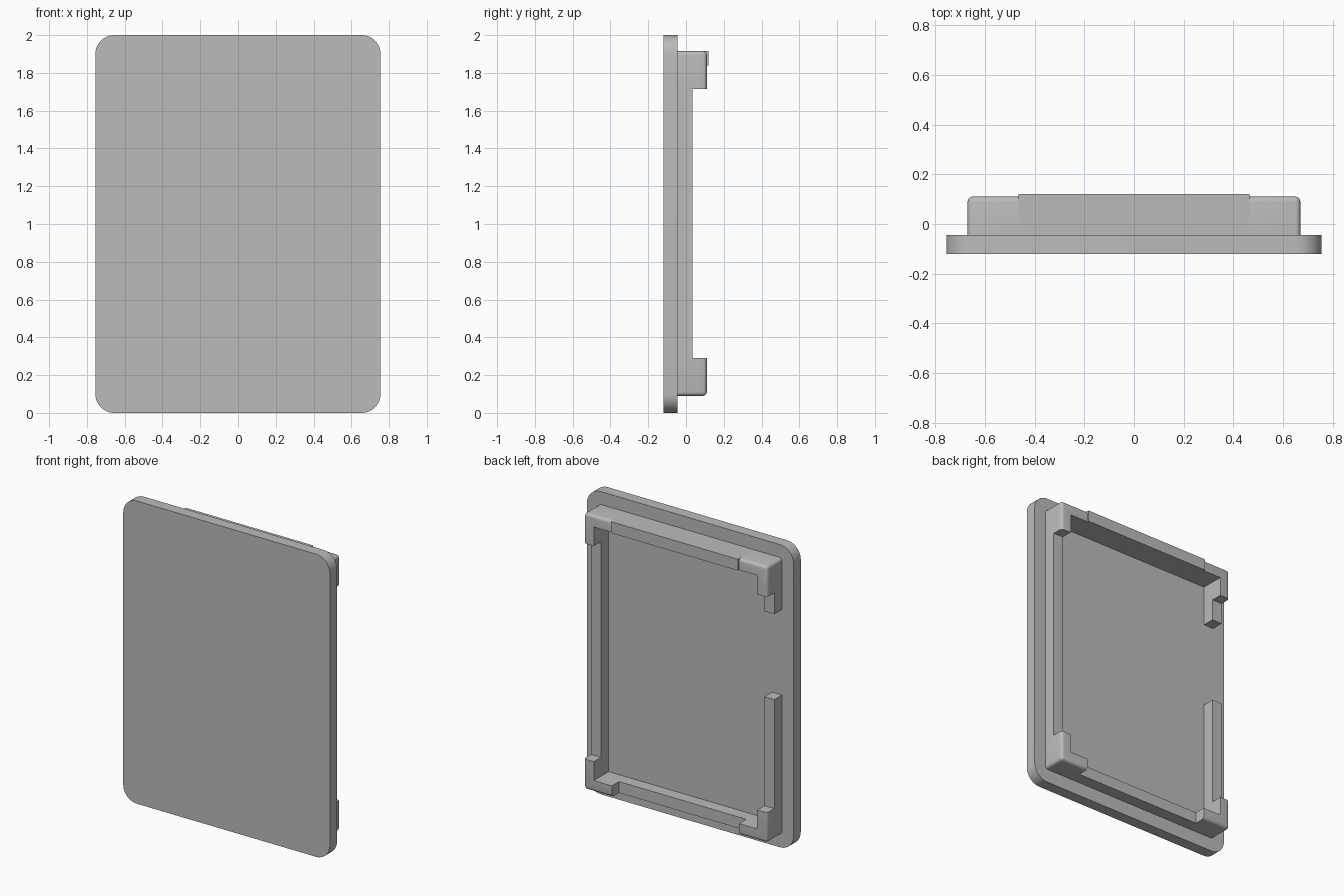
import bpy
import bmesh
from mathutils import Vector

cube = bpy.data.objects.get("Cube")
if cube:
    bpy.data.objects.remove(cube, do_unlink=True)

grey = bpy.data.materials.new("plain_grey")
grey.use_nodes = True
COLOUR = (0.5, 0.5, 0.5, 1)
grey.diffuse_color = COLOUR
grey.node_tree.nodes["Principled BSDF"].inputs["Base Color"].default_value = COLOUR

# Shared dimensions
FRONT, BASE, LOW, HIGH, LIP = -0.12, -0.045, 0.035, 0.11, 0.12
OUT_X, IN_X, ARM_X = 0.67, 0.597, 0.465
BOTTOM, TOP, WALL, LEG = 0.09, 1.915, 0.075, 0.2


def prism(name, outline, y0, y1, rounded=None, radius=0.02, segments=4):
    """Extrude an x-z outline from y0 to y1, rounding the edges picked by a rule."""
    bm = bmesh.new()
    face = bm.faces.new([bm.verts.new((x, y0, z)) for x, z in outline])
    extruded = bmesh.ops.extrude_face_region(bm, geom=[face])["geom"]
    moved = [v for v in extruded if isinstance(v, bmesh.types.BMVert)]
    bmesh.ops.translate(bm, verts=moved, vec=Vector((0, y1 - y0, 0)))
    bmesh.ops.recalc_face_normals(bm, faces=bm.faces)
    if rounded:
        edges = [e for e in bm.edges if rounded(e.verts[0].co, e.verts[1].co)]
        bmesh.ops.bevel(bm, geom=edges, offset=radius, segments=segments,
                        profile=0.5, affect='EDGES')
        bmesh.ops.recalc_face_normals(bm, faces=bm.faces)
    mesh = bpy.data.meshes.new(name)
    bm.to_mesh(mesh)
    bm.free()
    mesh.materials.append(grey)
    obj = bpy.data.objects.new(name, mesh)
    bpy.context.collection.objects.link(obj)
    if rounded:
        bpy.ops.object.select_all(action='DESELECT')
        obj.select_set(True)
        bpy.context.view_layer.objects.active = obj
        bpy.ops.object.shade_smooth_by_angle(angle=0.6)
    return obj


def box(name, x0, x1, z0, z1, y0, y1, **options):
    return prism(name, [(x0, z0), (x1, z0), (x1, z1), (x0, z1)], y0, y1, **options)


def corner(name, side, outer_z, up):
    """L-shaped corner bracket with softened outer edges."""
    x0, x1, x2 = side * OUT_X, side * IN_X, side * ARM_X
    z1, z2 = outer_z + up * WALL, outer_z + up * LEG
    outline = [(x0, outer_z), (x2, outer_z), (x2, z1), (x1, z1), (x1, z2), (x0, z2)]

    def is_outer(a, b):
        on_x = all(abs(p.x - x0) < 1e-4 for p in (a, b))
        on_z = all(abs(p.z - outer_z) < 1e-4 for p in (a, b))
        on_back = all(abs(p.y - HIGH) < 1e-4 for p in (a, b))
        return (on_x and on_z) or (on_back and (on_x or on_z))

    prism(name, outline, BASE, HIGH, rounded=is_outer)


# Front plate with rounded corners
box("front_plate", -0.755, 0.755, 0, 2, FRONT, BASE,
    rounded=lambda a, b: abs(a.y - b.y) > 0.01, radius=0.1, segments=10)

# Four corner brackets
for side, side_name in ((1, "left"), (-1, "right")):
    corner("top_" + side_name + "_corner", side, TOP, -1)
    corner("bottom_" + side_name + "_corner", side, BOTTOM, 1)

# Top and bottom rails between the brackets
box("top_rail", -ARM_X, ARM_X, TOP - WALL, TOP, BASE, LIP)
box("bottom_rail", -ARM_X, ARM_X, BOTTOM, BOTTOM + WALL, BASE, LOW)

# Side rails, the right one broken by a gap
box("left_rail", IN_X, OUT_X, BOTTOM + LEG, TOP - LEG, BASE, LOW)
box("right_lower_rail", -OUT_X, -IN_X, BOTTOM + LEG, 1.01, BASE, LOW)
box("right_upper_rail", -OUT_X, -IN_X, 1.575, TOP - LEG, BASE, LOW)
